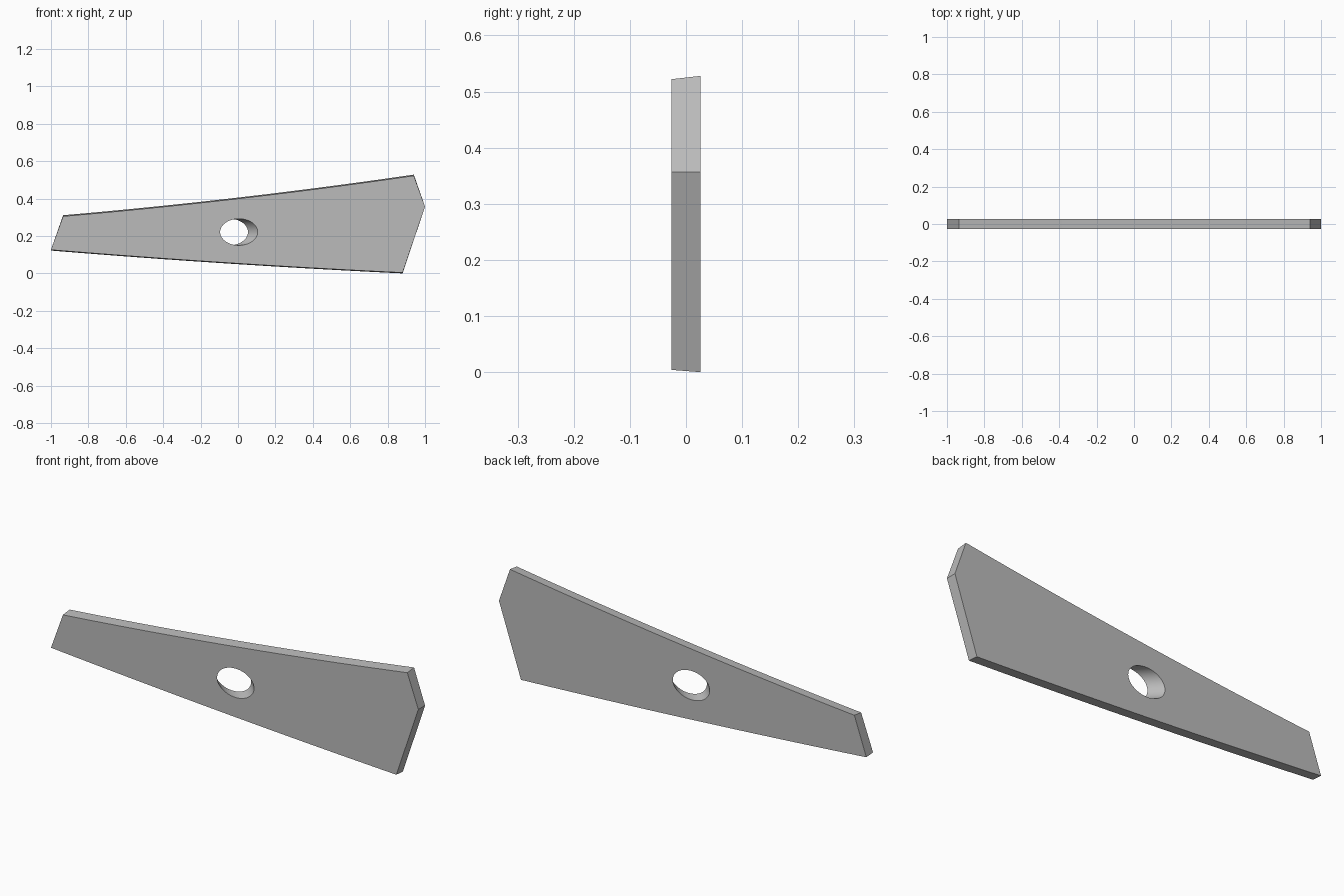
import bpy, bmesh, math
from mathutils import Vector

cube = bpy.data.objects.get("Cube")
if cube:
    bpy.data.objects.remove(cube, do_unlink=True)

HALF = 0.026      # half the plate thickness
SEGMENTS = 24     # steps along each long curved edge

grey = bpy.data.materials.new("plain grey")
grey.use_nodes = True
colour = (0.5, 0.5, 0.5, 1)
grey.diffuse_color = colour
grey.node_tree.nodes["Principled BSDF"].inputs["Base Color"].default_value = colour


def bowed_edge(start, end, sag):
    """Points on a shallow arc that dips below its chord by sag."""
    a, b = Vector(start), Vector(end)
    steps = [i / SEGMENTS for i in range(SEGMENTS + 1)]
    return [a.lerp(b, t) - Vector((0, 4 * sag * t * (1 - t))) for t in steps]


def outline(top_inset, bottom_inset):
    """Plate outline in x and z, with the long edges drawn inwards."""
    bottom = bowed_edge((-1, 0.122 + bottom_inset), (0.88, bottom_inset), 0.008)
    top = bowed_edge((0.94, 0.528 - top_inset), (-0.935, 0.311 - top_inset), 0.014)
    return bottom + [Vector((1, 0.357))] + top


# Plate: the long edges lean slightly, so the back is a little taller
bm = bmesh.new()
front = [bm.verts.new((p.x, -HALF, p.y)) for p in outline(0.006, 0.004)]
back = [bm.verts.new((p.x, HALF, p.y)) for p in outline(0, 0)]
bm.faces.new(front)
bm.faces.new(back[::-1])
for i in range(len(front)):
    j = (i + 1) % len(front)
    bm.faces.new((front[j], front[i], back[i], back[j]))
bmesh.ops.recalc_face_normals(bm, faces=bm.faces)
mesh = bpy.data.meshes.new("tapered_plate")
bm.to_mesh(mesh)
bm.free()
mesh.materials.append(grey)
plate = bpy.data.objects.new("tapered_plate", mesh)
bpy.context.collection.objects.link(plate)

# Slanted round hole, running from front left to back right
bpy.ops.mesh.primitive_cylinder_add(
    vertices=64, radius=0.071, depth=0.6, location=(-0.021, 0, 0.221),
    rotation=(math.radians(90), 0, math.radians(45)))
cutter = bpy.context.object
cutter.name = "hole_cutter"
cutter.hide_render = True
cutter.data.materials.append(grey)
hole = plate.modifiers.new("slanted_hole", "BOOLEAN")
hole.operation = "DIFFERENCE"
hole.solver = "EXACT"
hole.object = cutter

# Apply the cut and smooth the curved edges
bpy.ops.object.select_all(action="DESELECT")
plate.select_set(True)
bpy.context.view_layer.objects.active = plate
bpy.ops.object.modifier_apply(modifier=hole.name)
bpy.data.objects.remove(cutter, do_unlink=True)
bpy.ops.object.shade_smooth_by_angle(angle=math.radians(30))
